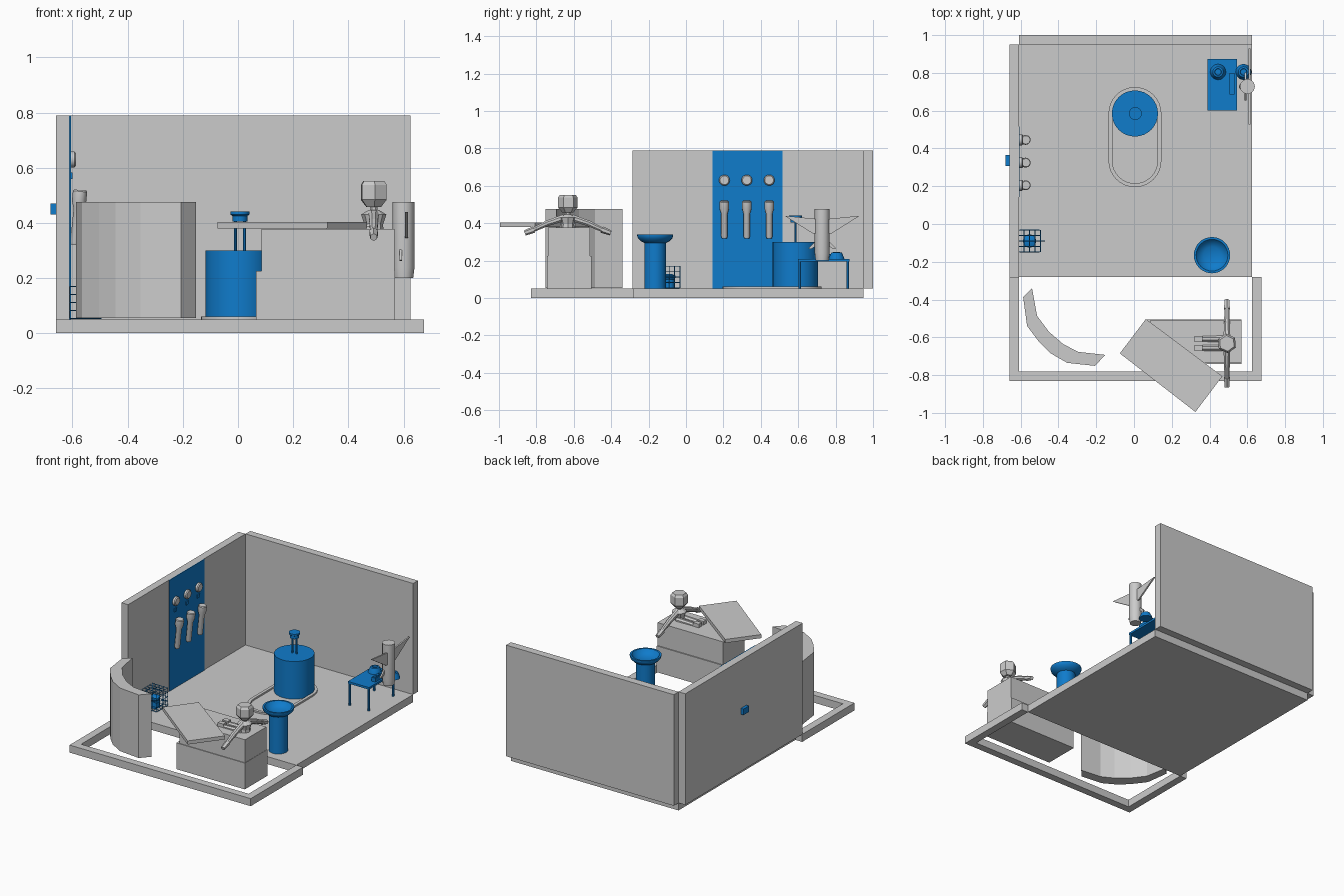
import bpy, bmesh
from math import pi, cos, sin
from mathutils import Vector, Matrix

if "Cube" in bpy.data.objects:
    bpy.data.objects.remove(bpy.data.objects["Cube"])

BLUE = bpy.data.materials.new("blue")
BLUE.diffuse_color = (0.005, 0.2, 0.6, 1)
BLUE.use_nodes = True
BLUE.node_tree.nodes["Principled BSDF"].inputs["Base Color"].default_value = BLUE.diffuse_color


def finish(name, bm, mat=None, smooth=False):
    bmesh.ops.recalc_face_normals(bm, faces=bm.faces)
    me = bpy.data.meshes.new(name)
    bm.to_mesh(me)
    bm.free()
    ob = bpy.data.objects.new(name, me)
    bpy.context.collection.objects.link(ob)
    if mat:
        me.materials.append(mat)
    if smooth:
        bpy.ops.object.select_all(action='DESELECT')
        ob.select_set(True)
        bpy.context.view_layer.objects.active = ob
        bpy.ops.object.shade_smooth_by_angle(angle=0.6)
    return ob


def box(name, x0, x1, y0, y1, z0, z1, mat=None):
    bm = bmesh.new()
    m = Matrix.Translation(((x0 + x1) / 2, (y0 + y1) / 2, (z0 + z1) / 2)) @ Matrix.Diagonal((x1 - x0, y1 - y0, z1 - z0, 1))
    bmesh.ops.create_cube(bm, size=1, matrix=m)
    return finish(name, bm, mat)


def prism(name, outline, depth, mat=None):
    """Closed 3D outline pushed along the depth vector."""
    bm = bmesh.new()
    f = bm.faces.new([bm.verts.new(p) for p in outline])
    r = bmesh.ops.extrude_face_region(bm, geom=[f], use_keep_orig=True)
    bmesh.ops.translate(bm, vec=depth, verts=[v for v in r['geom'] if isinstance(v, bmesh.types.BMVert)])
    return finish(name, bm, mat)


def lathe(name, profile, origin, axis=(0, 0, 1), n=32, mat=None, smooth=True, turn=0):
    """Revolve (radius, height) points around an axis, with capped ends."""
    bm = bmesh.new()
    q = Vector((0, 0, 1)).rotation_difference(Vector(axis))
    rings = [[bm.verts.new(Vector(origin) + q @ Vector((r * cos(turn + 2 * pi * i / n), r * sin(turn + 2 * pi * i / n), h)))
              for i in range(n)] for r, h in profile]
    for a, b in zip(rings, rings[1:]):
        for i in range(n):
            j = (i + 1) % n
            bm.faces.new((a[i], a[j], b[j], b[i]))
    bm.faces.new(rings[0])
    bm.faces.new(rings[-1])
    return finish(name, bm, mat, smooth)


def rod(name, p, q, r0, r1=None, n=8, mat=None, smooth=False):
    d = Vector(q) - Vector(p)
    return lathe(name, [(r0, 0), (r0 if r1 is None else r1, d.length)], p, d, n, mat, smooth, pi / n)


# room shell
box("floor", -0.61, 0.625, -0.28, 0.95, 0, 0.05)
box("left_wall", -0.66, -0.61, -0.285, 0.95, 0.05, 0.79)
box("back_wall", -0.61, 0.625, 0.95, 1.0, 0.05, 0.79)
box("front_frame", -0.66, 0.675, -0.83, -0.78, 0, 0.05)
box("left_frame", -0.66, -0.61, -0.78, -0.28, 0, 0.05)
box("right_frame", 0.625, 0.675, -0.78, -0.28, 0, 0.05)

# wall panel with discs and torches
box("wall_panel", -0.612, -0.606, 0.143, 0.515, 0.05, 0.79, BLUE)
box("outer_switch", -0.68, -0.658, 0.308, 0.365, 0.43, 0.47, BLUE)
for y in (0.205, 0.325, 0.445):
    lathe("wall_disc", [(0.029, 0), (0.029, 0.014), (0.023, 0.02)], (-0.607, y, 0.63), (1, 0, 0), 20)
    box("disc_hook", -0.607, -0.6, y - 0.012, y + 0.012, 0.56, 0.582, BLUE)
    lathe("torch", [(0.014, 0), (0.017, 0.01), (0.017, 0.13), (0.026, 0.16), (0.026, 0.195), (0.022, 0.2)],
          (-0.592, y, 0.32), (0.1, 0, 1), 12)

# tank standing in an oval rail
bm = bmesh.new()
loops = []
for r, z in ((0.14, 0.05), (0.14, 0.061), (0.12, 0.061), (0.12, 0.05)):
    loops.append([bm.verts.new((0.005 + r * cos(pi * k / 16), cy + r * sin(pi * k / 16), z))
                  for cy, k0 in ((0.585, 0), (0.335, 16)) for k in range(k0, k0 + 17)])
for k in range(4):
    a, b = loops[k], loops[(k + 1) % 4]
    for i in range(34):
        j = (i + 1) % 34
        bm.faces.new((a[i], a[j], b[j], b[i]))
finish("oval_rail", bm, None, True)
lathe("tank", [(0.122, 0.05), (0.122, 0.3)], (0.005, 0.585, 0), mat=BLUE)
for dx in (-0.016, 0.016):
    rod("tank_rod", (0.007 + dx, 0.585, 0.29), (0.007 + dx, 0.585, 0.415), 0.006, mat=BLUE, smooth=True)
lathe("tank_cap", [(0.027, 0.405), (0.027, 0.425), (0.034, 0.43), (0.034, 0.441)], (0.007, 0.585, 0), mat=BLUE)

# pedestal bowl
lathe("pedestal_bowl", [(0.058, 0.05), (0.058, 0.295), (0.075, 0.303), (0.092, 0.32), (0.096, 0.332), (0.096, 0.34),
                        (0.084, 0.34), (0.07, 0.32), (0.045, 0.308), (0.01, 0.304)], (0.413, -0.165, 0), mat=BLUE)

# wire cage with a canister
bm = bmesh.new()
bmesh.ops.create_cube(bm, size=0.116, matrix=Matrix.Translation((-0.553, -0.09, 0.112)))
bmesh.ops.subdivide_edges(bm, edges=bm.edges[:], cuts=3, use_grid_fill=True)
cage = finish("wire_cage", bm, BLUE)
wire = cage.modifiers.new("wires", 'WIREFRAME')
wire.thickness = 0.004
lathe("canister", [(0.028, 0.052), (0.028, 0.10), (0.035, 0.11), (0.035, 0.12), (0.015, 0.128)], (-0.553, -0.09, 0), n=16, mat=BLUE)
rod("cage_latch", (-0.5, -0.09, 0.11), (-0.47, -0.09, 0.11), 0.003, mat=BLUE)

# side table and its contents
box("table_top", 0.39, 0.545, 0.6, 0.873, 0.195, 0.209, BLUE)
for x in (0.398, 0.537):
    for y in (0.608, 0.865):
        rod("table_leg", (x, y, 0.05), (x, y, 0.2), 0.008, mat=BLUE)
for x in (0.445, 0.58):
    lathe("dish", [(0.042, 0.207), (0.04, 0.217), (0.028, 0.243), (0.018, 0.245), (0.016, 0.235)], (x, 0.805, 0), n=20, mat=BLUE)
box("control_block", 0.505, 0.533, 0.685, 0.80, 0.209, 0.235, BLUE)
for i in range(4):
    box("control_key", 0.509, 0.529, 0.69 + i * 0.028, 0.71 + i * 0.028, 0.235, 0.241, BLUE)

# winged stand beside the table
lathe("stand_post", [(0.035, 0.2), (0.04, 0.24), (0.04, 0.475)], (0.60, 0.728, 0), n=12).scale = (1, 1, 1)
for s in (-1, 1):
    prism("stand_wing", [(0.606, 0.728 + s * a, z) for a, z in ((0, 0.42), (0.2, 0.44), (0.185, 0.43), (0.05, 0.345), (0, 0.345))],
          (0.01, 0, 0))
    prism("stand_fin", [(0.585, 0.728 + s * a, z) for a, z in ((0.03, 0.31), (0.075, 0.265), (0.06, 0.262), (0.03, 0.28))],
          (0.01, 0, 0))
lathe("stand_nozzle", [(0.017, 0.285), (0.006, 0.32), (0.012, 0.34), (0.003, 0.39)], (0.572, 0.728, 0), n=10)

# curved screen
outline = [(-.587, -.386), (-.566, -.54), (-.503, -.624), (-.444, -.683), (-.354, -.735), (-.206, -.751),
           (-.153, -.693), (-.296, -.677), (-.376, -.635), (-.45, -.571), (-.513, -.487), (-.54, -.339)]
prism("curved_screen", [(x, y, 0.055) for x, y in outline], (0, 0, 0.42))

# chest and its turned lid
box("chest_base", 0.065, 0.57, -0.742, -0.505, 0.05, 0.225)
box("chest_body", 0.085, 0.568, -0.737, -0.512, 0.225, 0.378)
prism("chest_lid", [(0.063, -0.503, 0.38), (0.468, -0.806, 0.38), (0.325, -0.995, 0.38), (-0.075, -0.685, 0.38)], (0, 0, 0.024))

# seated figure with spread arms
fx, fy = 0.492, -0.632
lathe("torso", [(0.036, 0.36), (0.034, 0.395), (0.046, 0.43), (0.02, 0.446)], (fx, fy, 0), n=8, smooth=False)
rod("neck", (fx, fy, 0.44), (fx, fy, 0.475), 0.015)
lathe("head", [(0.03, 0.458), (0.052, 0.484), (0.052, 0.538), (0.042, 0.552)], (fx, fy, 0), n=6, smooth=False, turn=0.6)
for s in (-1, 1):
    rod("upper_arm", (fx, fy + s * 0.02, 0.43), (fx, fy + s * 0.115, 0.398), 0.02, 0.016)
    rod("forearm", (fx, fy + s * 0.11, 0.40), (fx, fy + s * 0.185, 0.365), 0.017, 0.013)
    rod("hand", (fx, fy + s * 0.182, 0.366), (fx, fy + s * 0.23, 0.348), 0.018, 0.014, 6)
    rod("leg", (fx, fy + s * 0.024, 0.38), (0.36, fy + s * 0.024, 0.378), 0.019, 0.016)
    box("foot", 0.32, 0.362, fy + s * 0.024 - 0.016, fy + s * 0.024 + 0.016, 0.372, 0.402)
